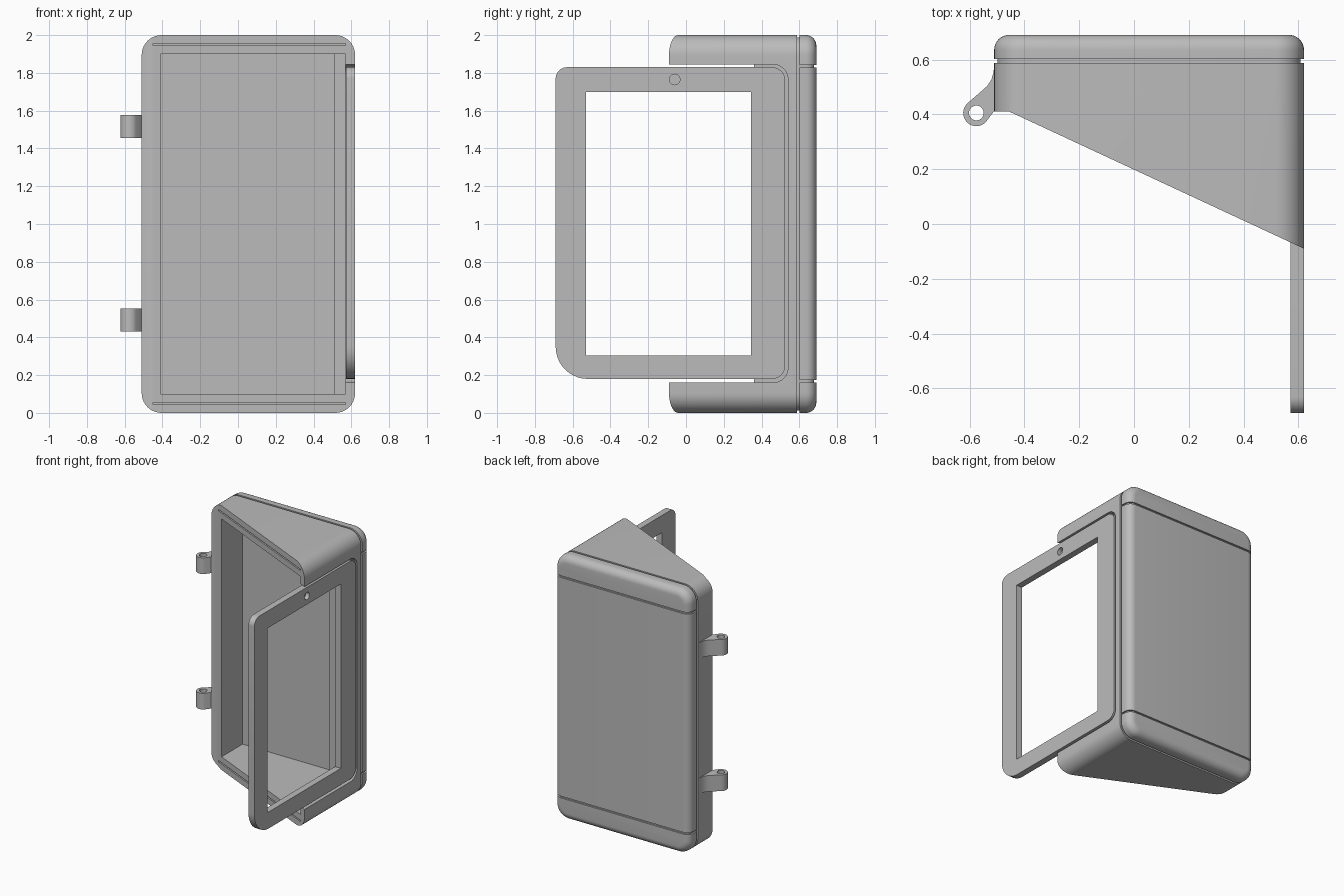
import bpy, bmesh, math
from mathutils import Vector

cube = bpy.data.objects.get("Cube")
if cube:
    bpy.data.objects.remove(cube, do_unlink=True)

grey = bpy.data.materials.new("plain grey")
grey.use_nodes = True
colour = (0.5, 0.5, 0.5, 1)
grey.diffuse_color = colour
grey.node_tree.nodes["Principled BSDF"].inputs["Base Color"].default_value = colour


def rounded(corners, seg=10):
    """Outline from (u, v, radius) corners, each rounded by an arc."""
    out = []
    for i, (u, v, r) in enumerate(corners):
        p = Vector((u, v))
        if r <= 0:
            out.append(p)
            continue
        a = (Vector(corners[i - 1][:2]) - p).normalized()
        b = (Vector(corners[(i + 1) % len(corners)][:2]) - p).normalized()
        half = a.angle(b) / 2
        centre = p + (a + b).normalized() * (r / math.sin(half))
        start = p + a * (r / math.tan(half)) - centre
        end = p + b * (r / math.tan(half)) - centre
        sweep = math.pi - 2 * half
        for k in range(seg + 1):
            t = k / seg
            out.append(centre + (start * math.sin((1 - t) * sweep)
                                 + end * math.sin(t * sweep)) / math.sin(sweep))
    return out


def rect(u0, u1, v0, v1, r=0):
    return rounded([(u0, v0, r), (u1, v0, r), (u1, v1, r), (u0, v1, r)])


def circle(u, v, r, n=32):
    return [Vector((u + r * math.cos(math.tau * k / n), v + r * math.sin(math.tau * k / n)))
            for k in range(n)]


PLACE = {"x": lambda p, d: (d, p.x, p.y),
         "y": lambda p, d: (p.x, d, p.y),
         "z": lambda p, d: (p.x, p.y, d)}


def loft(name, axis, sections):
    """Solid through (depth, outline) sections along an axis."""
    bm = bmesh.new()
    rings = [[bm.verts.new(PLACE[axis](p, d)) for p in line] for d, line in sections]
    for a, b in zip(rings, rings[1:]):
        for i in range(len(a)):
            bm.faces.new((a[i - 1], a[i], b[i], b[i - 1]))
    bm.faces.new(rings[0])
    bm.faces.new(rings[-1])
    bmesh.ops.recalc_face_normals(bm, faces=bm.faces)
    mesh = bpy.data.meshes.new(name)
    bm.to_mesh(mesh)
    bm.free()
    mesh.materials.append(grey)
    ob = bpy.data.objects.new(name, mesh)
    bpy.context.collection.objects.link(ob)
    return ob


def prism(name, axis, lo, hi, outline):
    return loft(name, axis, [(lo, outline), (hi, outline)])


def activate(ob):
    bpy.ops.object.select_all(action="DESELECT")
    ob.select_set(True)
    bpy.context.view_layer.objects.active = ob


def cut(ob, cutter):
    cutter.hide_render = True
    mod = ob.modifiers.new("cut", "BOOLEAN")
    mod.operation, mod.solver, mod.object = "DIFFERENCE", "EXACT", cutter
    activate(ob)
    bpy.ops.object.modifier_apply(modifier=mod.name)
    bpy.data.objects.remove(cutter, do_unlink=True)


def smooth(ob):
    activate(ob)
    bpy.ops.object.shade_smooth_by_angle(angle=math.radians(30))


def poly(*pts):
    return [Vector(p) for p in pts]


# Housing: rounded box with a seam ring and a filleted back edge
LEFT, RIGHT, BACK, FILLET, SEAM = -0.51, 0.62, 0.69, 0.055, 0.012
profile = [(-0.3, 0), (0.587, 0), (0.587, SEAM), (0.602, SEAM), (0.602, 0)]
for k in range(9):
    a = k / 8 * math.pi / 2
    profile.append((BACK - FILLET + FILLET * math.sin(a), FILLET * (1 - math.cos(a))))
housing = loft("housing", "y", [
    (y, rect(LEFT + i, RIGHT - i, i, 2 - i, 0.105 - i)) for y, i in profile])

# Sloping open front
cut(housing, prism("front_cutter", "z", -0.5, 2.5, poly(
    (-0.8, 0.41), (-0.455, 0.41), (0.62, -0.09), (0.9, -0.22), (0.9, -0.6), (-0.8, -0.6))))
# Inner cavity, leaving a post behind the side frame
cut(housing, prism("cavity_cutter", "z", 0.1, 1.9, poly(
    (-0.41, -0.5), (0.57, -0.5), (0.57, 0.36), (0.51, 0.36), (0.51, 0.64), (-0.41, 0.64))))
# Slot in the side wall for the frame
cut(housing, prism("slot_cutter", "x", 0.57, 0.8, rect(-0.6, 0.54, 0.16, 1.845, 0.08)))
# Thin grooves in the sloping rim and seams across the back panel
inner_back = rounded([(LEFT + SEAM, 0.602, 0), (LEFT + SEAM, BACK - SEAM, FILLET - SEAM),
                      (RIGHT - SEAM, BACK - SEAM, FILLET - SEAM), (RIGHT - SEAM, 0.602, 0)])
wrap = inner_back + poly((0.8, 0.602), (0.8, 0.8), (-0.7, 0.8), (-0.7, 0.602))
for z in (0.045, 1.945):
    cut(housing, prism("rim_cutter", "z", z, z + 0.01, poly(
        (-0.45, 0.42), (0.57, -0.03), (0.57, -0.3), (-0.45, 0.2))))
for z in (0.16, 1.828):
    cut(housing, prism("seam_cutter", "z", z, z + 0.013, wrap))
smooth(housing)

# Sliding side frame with window and blind finger hole
frame = prism("side_frame", "x", 0.571, 0.62, rounded([
    (-0.69, 0.18, 0.17), (0.525, 0.18, 0.07), (0.525, 1.83, 0.07), (-0.69, 1.83, 0.06)]))
cut(frame, prism("window_cutter", "x", 0.5, 0.7, rect(-0.53, 0.345, 0.305, 1.7)))
cut(frame, prism("hole_cutter", "x", 0.59, 0.7, circle(-0.06, 1.765, 0.028)))
smooth(frame)

# Hinge lugs: barrel blended into an arm on the left-hand wall
HX, HY, HR = -0.575, 0.405, 0.048
barrel = [Vector((HX + HR * math.cos(a), HY + HR * math.sin(a)))
          for a in (math.radians(130 + 185 * k / 20) for k in range(21))]
arm = poly((-0.512, 0.41), (-0.49, 0.41), (-0.49, 0.575), (-0.51, 0.575), (-0.513, 0.55),
           (-0.521, 0.525), (-0.535, 0.504), (-0.555, 0.486))
for name, z in (("lower_hinge", 0.43), ("upper_hinge", 1.455)):
    hinge = prism(name, "z", z, z + 0.122, barrel + arm)
    cut(hinge, prism("pin_cutter", "z", z - 0.1, z + 0.3, circle(HX, HY, 0.027)))
    smooth(hinge)
